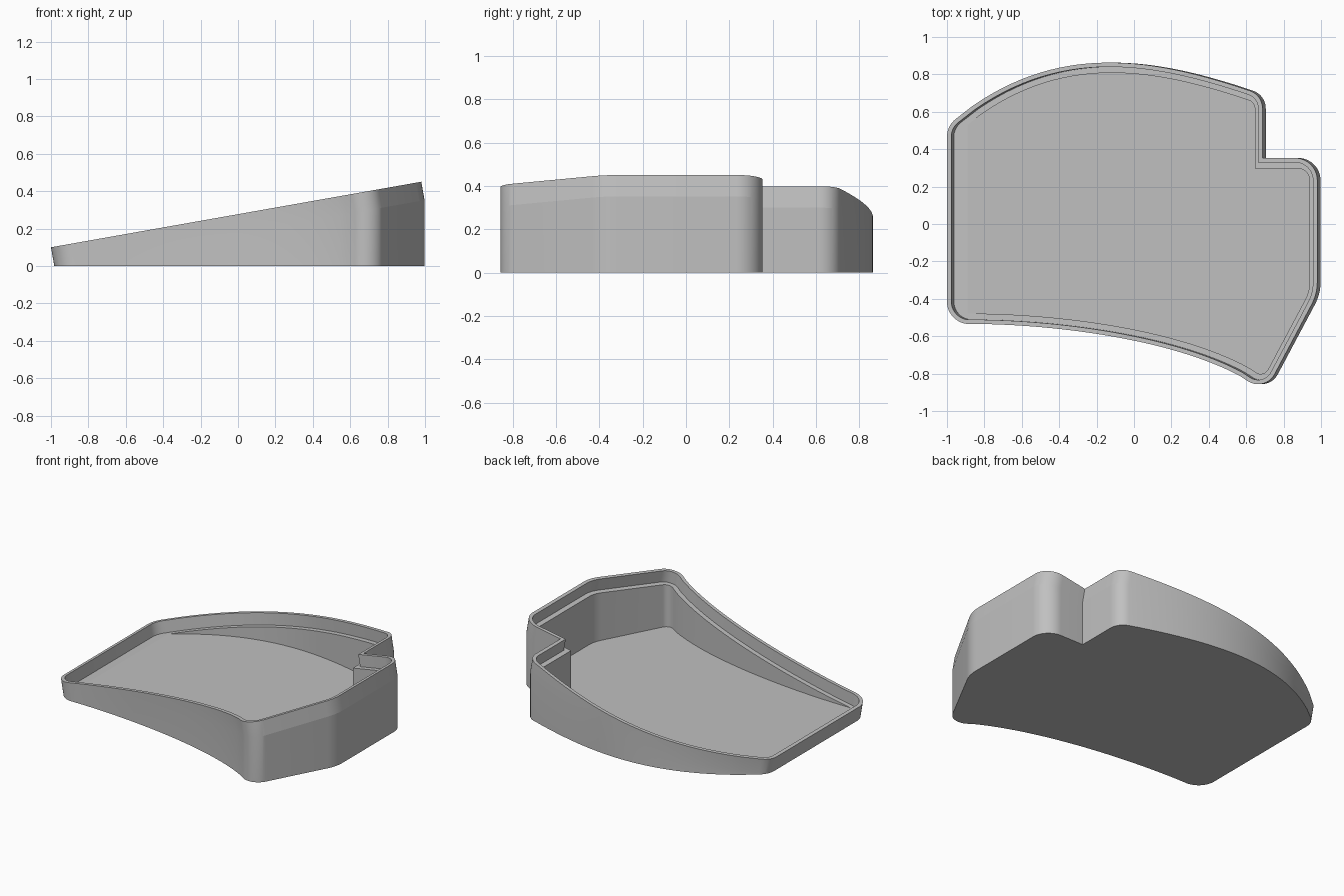
import bpy, bmesh, math
from mathutils import Vector

cube = bpy.data.objects.get("Cube")
if cube:
    bpy.data.objects.remove(cube)

SLOPE = 0.177          # rise of the rim towards +x
BAND = 0.10            # height of the leaning upper wall
RECESS = 0.08          # depth of the ledge under the rim
LIP = 0.023            # rim width
LEDGE = 0.055          # rim plus ledge width
FLOOR = 0.038
NORMAL = Vector((-SLOPE, 0, 1)).normalized()

grey = bpy.data.materials.new("light grey plastic")
COLOUR = (0.53, 0.53, 0.53, 1)
grey.diffuse_color = COLOUR
grey.use_nodes = True
grey.node_tree.nodes["Principled BSDF"].inputs["Base Color"].default_value = COLOUR


def bezier(a, b, c, d, start, end, steps=28):
    a, b, c, d = map(Vector, (a, b, c, d))
    for i in range(steps + 1):
        t = start + (end - start) * i / steps
        s = 1 - t
        yield (*(a * s**3 + b * 3 * s * s * t + c * 3 * s * t * t + d * t**3), 0)


def fillet(corners):
    """Round each (x, y, radius) corner with a tangent arc."""
    out = []
    for i, (x, y, r) in enumerate(corners):
        p = Vector((x, y))
        if not r:
            out.append(p)
            continue
        before = (Vector(corners[i - 1][:2]) - p).normalized()
        after = (Vector(corners[(i + 1) % len(corners)][:2]) - p).normalized()
        half = before.angle(after) / 2
        centre = p + (before + after).normalized() * r / math.sin(half)
        first = p + before * r / math.tan(half) - centre
        last = p + after * r / math.tan(half) - centre
        sweep = math.pi - 2 * half
        steps = math.ceil(sweep / math.radians(6))
        for k in range(steps + 1):
            a = sweep * k / steps
            out.append(centre + (first * math.sin(sweep - a) + last * math.sin(a)) / math.sin(sweep))
    return out


def inset(loop, d):
    """Mitred inward offset of a counter-clockwise loop."""
    out = []
    for i, p in enumerate(loop):
        e1 = (p - loop[i - 1]).normalized()
        e2 = (loop[(i + 1) % len(loop)] - p).normalized()
        n1, n2 = Vector((-e1.y, e1.x)), Vector((-e2.y, e2.x))
        out.append(p + (n1 + n2) * d / (1 + n1.dot(n2)))
    return out


def on_rim(loop, depth):
    """Lift a flat loop to the sloping rim plane, then sink it along the normal."""
    return [Vector((p.x, p.y, 0.1 + SLOPE * (p.x + 1))) - NORMAL * depth for p in loop]


def at_height(loop, z):
    return [Vector((p.x, p.y, z)) for p in loop]


def loft(name, rings):
    """Closed solid through rings ordered from bottom to top."""
    bm = bmesh.new()
    rows = [[bm.verts.new(p) for p in ring] for ring in rings]
    n = len(rows[0])
    for lower, upper in zip(rows, rows[1:]):
        for i in range(n):
            j = (i + 1) % n
            bm.faces.new((lower[i], lower[j], upper[j], upper[i]))
    bm.faces.new(rows[0][::-1])
    bm.faces.new(rows[-1])
    bmesh.ops.recalc_face_normals(bm, faces=bm.faces)
    mesh = bpy.data.meshes.new(name)
    bm.to_mesh(mesh)
    bm.free()
    mesh.materials.append(grey)
    obj = bpy.data.objects.new(name, mesh)
    bpy.context.collection.objects.link(obj)
    return obj


# Plan outline, counter-clockwise: curved front, stepped right-hand end, arched back
front_left, front_tip = (-1, -0.535), (0.70, -0.90)
back_right, back_left = (0.687, 0.69), (-1, 0.525)
outline = fillet([
    (*front_left, 0.12),
    *bezier(front_left, (-0.4, -0.52), (0.38, -0.64), front_tip, 0.1, 0.88),
    (*front_tip, 0.1),
    (0.98, -0.374, 0.25),
    (0.98, 0.353, 0.12),
    (0.687, 0.353, 0),
    (*back_right, 0.1),
    *bezier(back_right, (0.135, 0.88), (-0.43, 1.016), back_left, 0.08, 0.92),
    (*back_left, 0.12),
])

# Outer body: upright lower wall and a band square to the rim
band_bottom = on_rim(outline, BAND)
case = loft("wedge_tray", [at_height(band_bottom, 0), band_bottom, on_rim(outline, 0)])

# Hollows: tilted recess above the ledge, upright cavity down to the level floor
lip = inset(outline, LIP)
recess = loft("recess_cutter", [on_rim(lip, RECESS), on_rim(lip, -0.1)])
ledge = on_rim(inset(outline, LEDGE), RECESS)
cavity = loft("cavity_cutter", [at_height(ledge, FLOOR),
                                [p + Vector((0, 0, 0.03)) for p in ledge]])

bpy.context.view_layer.objects.active = case
case.select_set(True)
for cutter in (cavity, recess):
    cutter.hide_render = True
    mod = case.modifiers.new(cutter.name, "BOOLEAN")
    mod.operation = "DIFFERENCE"
    mod.solver = "EXACT"
    mod.object = cutter
    bpy.ops.object.modifier_apply(modifier=mod.name)
    bpy.data.objects.remove(cutter)

bpy.ops.object.shade_smooth_by_angle(angle=math.radians(8))
